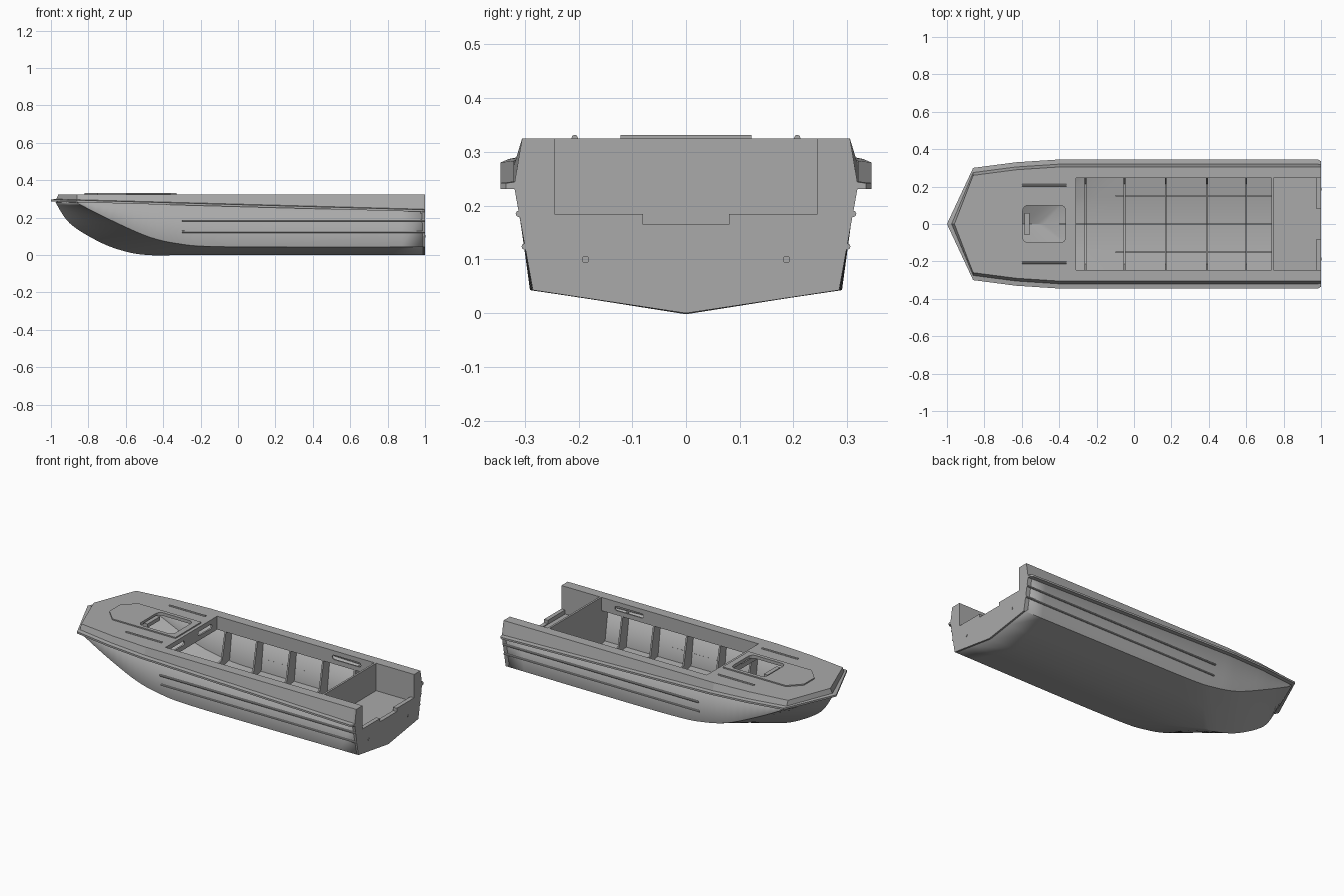
import bpy, bmesh, math
from mathutils import Vector

cube = bpy.data.objects.get("Cube")
if cube:
    bpy.data.objects.remove(cube, do_unlink=True)

GREY = (0.4, 0.4, 0.4, 1)
paint = bpy.data.materials.new("hull_grey")
paint.use_nodes = True
paint.diffuse_color = GREY
paint.node_tree.nodes["Principled BSDF"].inputs["Base Color"].default_value = GREY


def finish(name, bm, smooth=False):
    bmesh.ops.recalc_face_normals(bm, faces=bm.faces)
    mesh = bpy.data.meshes.new(name)
    bm.to_mesh(mesh)
    bm.free()
    mesh.materials.append(paint)
    ob = bpy.data.objects.new(name, mesh)
    bpy.context.collection.objects.link(ob)
    if smooth:
        bpy.ops.object.select_all(action="DESELECT")
        ob.select_set(True)
        bpy.context.view_layer.objects.active = ob
        bpy.ops.object.shade_smooth_by_angle(angle=math.radians(25))
    return ob


def loft(name, rows, closed=False, smooth=False):
    bm = bmesh.new()
    grid = [[bm.verts.new(p) for p in row] for row in rows]
    n = len(rows[0])
    for a, b in zip(grid, grid[1:]):
        for i in range(n if closed else n - 1):
            j = (i + 1) % n
            bm.faces.new((a[i], a[j], b[j], b[i]))
    if closed:
        bm.faces.new(grid[0])
        bm.faces.new(grid[-1])
    return finish(name, bm, smooth)


def prism(name, points, axis, lo, hi):
    # Extrude a flat outline along one axis
    def place(p, d):
        q = list(p)
        q.insert("xyz".index(axis), d)
        return q
    return loft(name, [[place(p, lo) for p in points], [place(p, hi) for p in points]], True)


def box(name, x, y, z):
    return prism(name, [(x[0], y[0]), (x[1], y[0]), (x[1], y[1]), (x[0], y[1])], "z", *z)


def rounded(cx, cy, w, h, r, steps=4):
    pts = []
    for k, (sx, sy) in enumerate([(1, 1), (-1, 1), (-1, -1), (1, -1)]):
        for s in range(steps + 1):
            a = math.pi / 2 * (k + s / steps)
            pts.append((cx + sx * (w / 2 - r) + r * math.cos(a),
                        cy + sy * (h / 2 - r) + r * math.sin(a)))
    return pts


def rod(name, x, y, z, r, sides=8):
    ring = [(y + r * math.cos(math.tau * i / sides), z + r * math.sin(math.tau * i / sides))
            for i in range(sides)]
    return prism(name, ring, "x", *x)


def cut(ob, cutter):
    cutter.hide_render = True
    cutter.hide_viewport = True
    cutter.display_type = "WIRE"
    mod = ob.modifiers.new("opening", "BOOLEAN")
    mod.object, mod.operation, mod.solver = cutter, "DIFFERENCE", "EXACT"


def spline(points, steps=5):
    # Smooth curve through the given points
    pts = [Vector(p) for p in points]
    out = []
    for i in range(len(pts) - 1):
        a, b, c, d = pts[max(i - 1, 0)], pts[i], pts[i + 1], pts[min(i + 2, len(pts) - 1)]
        for s in range(steps):
            t = s / steps
            p = b * 2 + (c - a) * t + (a * 2 - b * 5 + c * 4 - d) * t ** 2
            out.append((p + (b * 3 - a - c * 3 + d) * t ** 3) / 2)
    return out + [pts[-1]]


def sheer(x):
    return 0.237 + 0.0275 * (1 - x)


def outline(d):
    # Plan shape of the boat, moved inward by d
    half = [(1, 0.335 - d), (0.985, 0.345 - d), (-0.4, 0.345 - d), (-0.63, 0.33 - d), (-0.86, 0.3 - d)]
    return half + [(d - 1, 0)] + [(x, -y) for x, y in reversed(half)]


def half_width(x):
    side = outline(0.025)[1:5]
    for (x1, y1), (x0, y0) in zip(side, side[1:]):
        if x >= x0:
            return y0 + (y1 - y0) * min(1, (x - x0) / (x1 - x0))
    return side[-1][1]


# Hull skin: keel, chine and sheer lines
keel = spline([(-0.975, 0, 0.28), (-0.9, 0, 0.17), (-0.76, 0, 0.08), (-0.63, 0, 0.027),
               (-0.48, 0, 0), (-0.2, 0, 0), (0.99, 0, 0)])
chine = spline([(-0.86, 0.273, 0.278), (-0.68, 0.283, 0.187), (-0.47, 0.288, 0.095), (-0.3, 0.29, 0.058),
                (-0.15, 0.29, 0.046), (0.2, 0.29, 0.043), (0.99, 0.285, 0.043)])
rows = []
for k, c in zip(keel, chine):
    top = Vector((c.x, half_width(c.x), sheer(c.x)))
    port = [top, c, (c + k) / 2]
    rows.append(port + [k] + [Vector((p.x, -p.y, p.z)) for p in reversed(port)])
hull = loft("hull", rows, smooth=True)
skin = hull.modifiers.new("thickness", "SOLIDIFY")
skin.thickness = 0.008

# Slanted bulwark and rub rail around the edge
base, top, outer = outline(0.025), outline(0.04), outline(0)
loft("bulwark", [[(x, y, sheer(x)) for x, y in base], [(x, y, 0.325) for x, y in top]])
loft("rub_rail", [[(x, y, sheer(x) + h) for (x, y), h in
                   [(o, -0.006), (o, 0.005), (b, 0.008), (b, -0.006)]]
                  for o, b in zip(outer, base)], True)

# Deck with cockpit and hatch openings, and raised foredeck panel
deck = prism("deck", top, "z", 0.313, 0.325)
cut(deck, box("cockpit_cutter", (-0.31, 1.1), (-0.245, 0.245), (0.2, 0.4)))
panel = prism("foredeck_panel", [(-0.33, 0.122), (-0.75, 0.122), (-0.82, 0.05), (-0.82, -0.05),
                                 (-0.75, -0.122), (-0.33, -0.122)], "z", 0.324, 0.332)
hatch = prism("hatch_cutter", rounded(-0.48, 0, 0.23, 0.2, 0.03), "z", 0.2, 0.4)
cut(deck, hatch)
cut(panel, hatch)
box("hatch_hinge", (-0.585, -0.56), (-0.06, 0.06), (0.305, 0.327))

# Cockpit coaming with slots
front = box("front_coaming", (-0.32, -0.31), (-0.255, 0.255), (0.245, 0.32))
for s, side in ((1, "left"), (-1, "right")):
    lo, hi = sorted((s * 0.245, s * 0.253))
    coaming = box(side + "_coaming", (-0.31, 0.99), (lo, hi), (0.245, 0.32))
    cut(coaming, prism(side + "_slot_cutter", rounded(0.55, 0.285, 0.19, 0.026, 0.012), "y", lo - 0.05, hi + 0.05))
    cut(front, prism(side + "_front_slot_cutter", rounded(s * 0.13, 0.285, 0.13, 0.026, 0.012), "x", -0.4, -0.2))
    box(side + "_well_side", (0.745, 0.99), (lo, hi), (0.15, 0.25))
    # Trim on each side: deck rails, strakes, stringers and bolts
    rod(side + "_deck_rail", (-0.6, -0.36), s * 0.207, 0.326, 0.006)
    rod(side + "_upper_strake", (-0.3, 1), s * 0.311, 0.185, 0.006)
    rod(side + "_lower_strake", (-0.3, 1), s * 0.3, 0.124, 0.006)
    box(side + "_stringer", (-0.1, 0.74), (s * 0.15 - 0.004, s * 0.15 + 0.004), (0.025, 0.055))
    rod(side + "_transom_bolt", (0.98, 1.003), s * 0.187, 0.1, 0.007, 12)
box("keel_stringer", (-0.4, 0.74), (-0.004, 0.004), (0.004, 0.05))


def mirrored(half):
    return half + [(-y, z) for y, z in reversed(half)]


# Frames, well bulkhead and notched transom
for i, x in enumerate((-0.26, -0.05, 0.17, 0.39, 0.6)):
    lift = 0.012 if i == 0 else 0
    frame = [(0.005, 0.005), (0.284, 0.05 + lift), (0.31, 0.235), (0.31, 0.25), (0.252, 0.25),
             (0.215, 0.075 + lift), (0.005, 0.04)]
    prism(f"frame_{i + 1}", frame + [(-y, z) for y, z in reversed(frame)], "x", x - 0.005, x + 0.005)
prism("well_bulkhead", mirrored([(0.004, 0.006), (0.282, 0.047), (0.314, 0.235), (0.302, 0.32),
                                 (0.25, 0.325), (0.004, 0.325)]), "x", 0.735, 0.747)
box("well_floor", (0.745, 0.985), (-0.25, 0.25), (0.15, 0.16))
prism("transom", [(0, 0)] + mirrored([(0.285, 0.043), (0.32, 0.237), (0.305, 0.325), (0.245, 0.325),
                                      (0.245, 0.185), (0.08, 0.185), (0.08, 0.165)]), "x", 0.975, 1)
